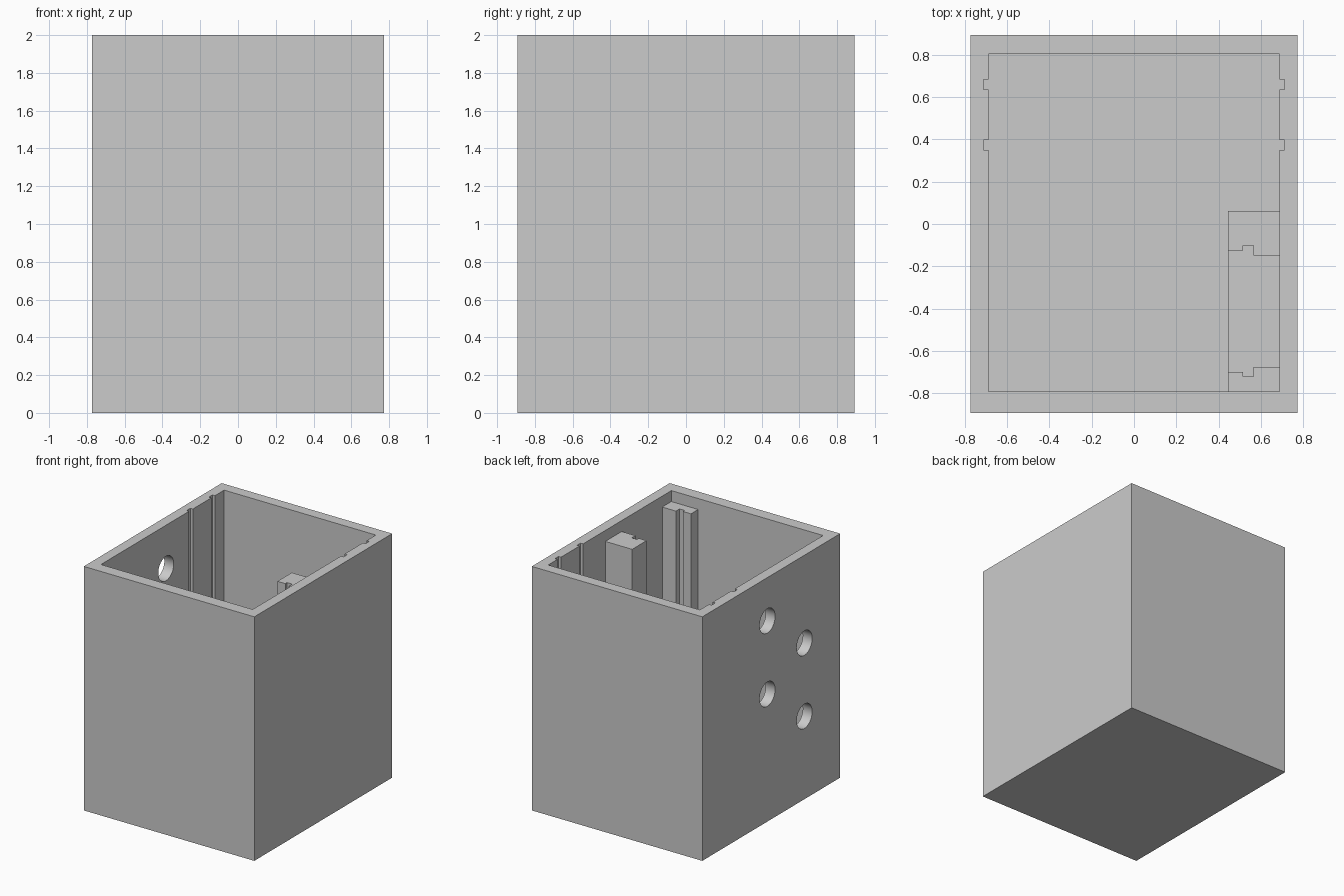
import bpy, bmesh, math

if "Cube" in bpy.data.objects:
    bpy.data.objects.remove(bpy.data.objects["Cube"], do_unlink=True)

grey = bpy.data.materials.new("light grey plastic")
grey.use_nodes = True
grey.diffuse_color = (0.6, 0.6, 0.6, 1)
grey.node_tree.nodes["Principled BSDF"].inputs["Base Color"].default_value = (0.6, 0.6, 0.6, 1)

W, D, H = 0.773, 0.893, 2.0          # half width, half depth, height
IN_X, IN_BACK, IN_FRONT = 0.688, 0.803, -0.793
FLOOR, LEDGE, POST_TOP = 0.095, 0.25, 1.91
BITE = 0.02                          # overlap of inner parts into the walls


def prism(name, outline, z0, z1):
    """Extrude a flat outline between two heights."""
    bm = bmesh.new()
    base = bm.faces.new([bm.verts.new((x, y, z0)) for x, y in outline])
    top = bmesh.ops.extrude_face_region(bm, geom=[base])["geom"]
    verts = [v for v in top if isinstance(v, bmesh.types.BMVert)]
    bmesh.ops.translate(bm, verts=verts, vec=(0, 0, z1 - z0))
    bmesh.ops.recalc_face_normals(bm, faces=bm.faces)
    mesh = bpy.data.meshes.new(name)
    bm.to_mesh(mesh)
    bm.free()
    mesh.materials.append(grey)
    obj = bpy.data.objects.new(name, mesh)
    bpy.context.scene.collection.objects.link(obj)
    return obj


def rect(x0, x1, y0, y1):
    return [(x0, y0), (x1, y0), (x1, y1), (x0, y1)]


def combine(target, tool, operation):
    """Apply a boolean and drop the tool."""
    tool.hide_render = True
    mod = target.modifiers.new(tool.name, 'BOOLEAN')
    mod.operation, mod.solver, mod.object = operation, 'EXACT', tool
    bpy.context.view_layer.objects.active = target
    bpy.ops.object.modifier_apply(modifier=mod.name)
    bpy.data.objects.remove(tool, do_unlink=True)


# Outer box
box = prism("open_box", rect(-W, W, -D, D), 0, H)

# Cavity outline with two guide grooves in each side wall
GROOVE_X = 0.711
side = [(IN_X, IN_FRONT)]
for y0, y1 in ((0.35, 0.398), (0.637, 0.683)):
    side += [(IN_X, y0), (GROOVE_X, y0), (GROOVE_X, y1), (IN_X, y1)]
side.append((IN_X, IN_BACK))
cavity = side + [(-x, y) for x, y in reversed(side)]
combine(box, prism("cavity", cavity, FLOOR, H + 0.1), 'DIFFERENCE')

# Board holder: low ledge and two slotted posts against the left wall
X0, X1, S0, S1 = 0.445, IN_X + BITE, 0.516, 0.564
rear_post = [(X0, 0.062), (X0, -0.125), (S0, -0.125), (S0, -0.102),
             (S1, -0.102), (S1, -0.15), (X1, -0.15), (X1, 0.062)]
front_y = IN_FRONT - BITE
front_post = [(X0, front_y), (X0, -0.7), (S0, -0.7), (S0, -0.722),
              (S1, -0.722), (S1, -0.675), (X1, -0.675), (X1, front_y)]
bottom = FLOOR - BITE
holder = prism("board_ledge", rect(X0, X1, front_y, 0.062), bottom, LEDGE)
for name, outline in (("rear_post", rear_post), ("front_post", front_post)):
    combine(holder, prism(name, outline, bottom, POST_TOP), 'UNION')
combine(box, holder, 'UNION')

# Four round holes through the right wall
for y, top_z in ((0.05, 1.645), (-0.43, 1.28)):
    for z in (top_z, top_z - 0.6):
        bpy.ops.mesh.primitive_cylinder_add(
            vertices=48, radius=0.1, depth=0.3,
            location=(-W, y, z), rotation=(0, math.pi / 2, 0))
        hole = bpy.context.object
        hole.name = "sensor_hole"
        hole.data.materials.append(grey)
        combine(box, hole, 'DIFFERENCE')

# Smooth bores, crisp edges
bpy.ops.object.select_all(action='DESELECT')
box.select_set(True)
bpy.context.view_layer.objects.active = box
bpy.ops.object.shade_smooth_by_angle(angle=math.radians(30))
